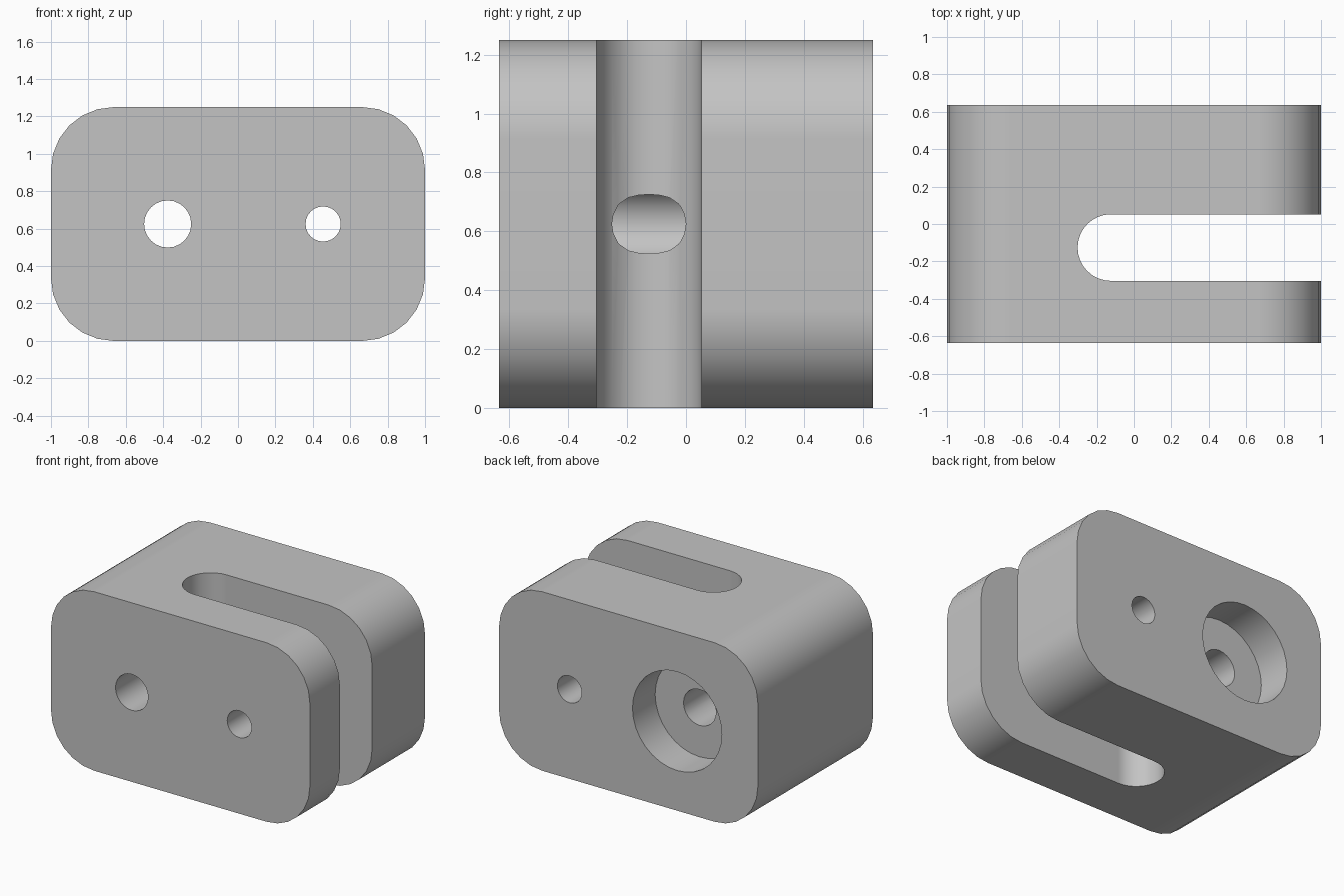
import bpy
import bmesh
from math import cos, sin, pi
from mathutils import Vector

cube = bpy.data.objects.get("Cube")
if cube:
    bpy.data.objects.remove(cube, do_unlink=True)

grey = bpy.data.materials.new("plain grey")
grey.use_nodes = True
colour = (0.55, 0.55, 0.55, 1)
grey.diffuse_color = colour
grey.node_tree.nodes["Principled BSDF"].inputs["Base Color"].default_value = colour

W, D, H = 1.0, 0.635, 1.25   # half width, half depth, full height
MID = H / 2


def arc(cx, cy, r, start, sweep, steps):
    """Points along an arc, both ends included."""
    return [(cx + r * cos(start + sweep * i / steps),
             cy + r * sin(start + sweep * i / steps)) for i in range(steps + 1)]


def prism(name, points, axis, low, high):
    """Extrude a flat profile along y (profile in xz) or z (profile in xy)."""
    bm = bmesh.new()
    place = (lambda p: (p[0], low, p[1])) if axis == "y" else (lambda p: (p[0], p[1], low))
    face = bm.faces.new([bm.verts.new(place(p)) for p in points])
    move = Vector((0, high - low, 0)) if axis == "y" else Vector((0, 0, high - low))
    new = bmesh.ops.extrude_face_region(bm, geom=[face])["geom"]
    bmesh.ops.translate(bm, vec=move, verts=[g for g in new if isinstance(g, bmesh.types.BMVert)])
    bmesh.ops.recalc_face_normals(bm, faces=bm.faces)
    mesh = bpy.data.meshes.new(name)
    bm.to_mesh(mesh)
    bm.free()
    mesh.materials.append(grey)
    obj = bpy.data.objects.new(name, mesh)
    bpy.context.collection.objects.link(obj)
    return obj


def drill(name, x, r, low, high, steps):
    """Round cutter running front to back."""
    return prism(name, arc(x, MID, r, 0, 2 * pi, steps)[:-1], "y", low, high)


# Block with rounded corners
R = 0.335
outline = []
for i, (sx, sz) in enumerate([(1, 1), (-1, 1), (-1, -1), (1, -1)]):
    outline += arc(sx * (W - R), MID + sz * (MID - R), R, i * pi / 2, pi / 2, 6)
block = prism("clamp_block", outline, "y", -D, D)

# Slot open on the left side, two through holes and a back counterbore
slot_r, slot_y, slot_x = 0.178, -0.126, -0.124
slot = arc(slot_x, slot_y, slot_r, pi / 2, pi, 16)
slot += [(W + 0.2, slot_y - slot_r), (W + 0.2, slot_y + slot_r)]
cutters = [
    prism("slot_cutter", slot, "z", -0.2, H + 0.2),
    drill("large_hole_cutter", -0.376, 0.126, -D - 0.2, D + 0.2, 24),
    drill("small_hole_cutter", 0.455, 0.094, -D - 0.2, D + 0.2, 24),
    drill("counterbore_cutter", -0.376, 0.345, D - 0.25, D + 0.2, 32),
]

bpy.ops.object.select_all(action="DESELECT")
block.select_set(True)
bpy.context.view_layer.objects.active = block
for cutter in cutters:
    cutter.hide_render = True
    cut = block.modifiers.new(cutter.name, "BOOLEAN")
    cut.operation = "DIFFERENCE"
    cut.solver = "EXACT"
    cut.object = cutter
    bpy.ops.object.modifier_apply(modifier=cut.name)
    bpy.data.objects.remove(cutter, do_unlink=True)

# Smooth curved walls, crisp edges
bpy.ops.object.shade_smooth_by_angle(angle=pi / 6)
weighted = block.modifiers.new("even_shading", "WEIGHTED_NORMAL")
weighted.keep_sharp = True
